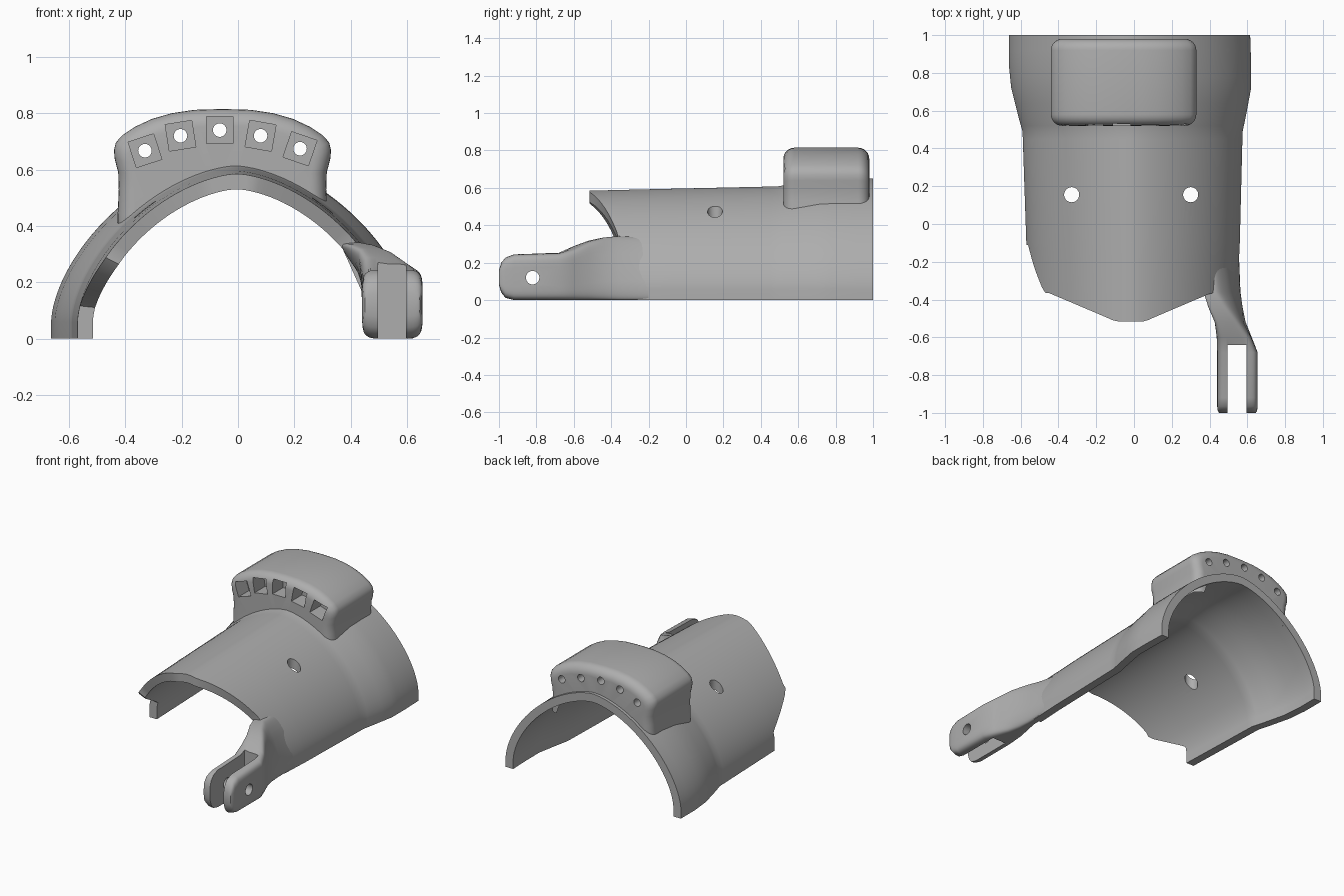
import bpy, bmesh, math
from mathutils import Matrix

if "Cube" in bpy.data.objects:
    bpy.data.objects.remove(bpy.data.objects["Cube"])

GREY = (0.42, 0.42, 0.42, 1)
grey = bpy.data.materials.new("plain grey")
grey.use_nodes = True
grey.diffuse_color = GREY
grey.node_tree.nodes["Principled BSDF"].inputs["Base Color"].default_value = GREY


def finish(name, bm):
    bmesh.ops.recalc_face_normals(bm, faces=bm.faces)
    mesh = bpy.data.meshes.new(name)
    bm.to_mesh(mesh)
    bm.free()
    mesh.materials.append(grey)
    obj = bpy.data.objects.new(name, mesh)
    bpy.context.collection.objects.link(obj)
    return obj


def loft(name, rings):
    """Skin closed rings; ends are capped with strips between opposite points."""
    bm = bmesh.new()
    rows = [[bm.verts.new(p) for p in ring] for ring in rings]
    n = len(rows[0])
    for a, b in zip(rows, rows[1:]):
        for i in range(n):
            k = (i + 1) % n
            bm.faces.new((a[i], a[k], b[k], b[i]))
    for row in (rows[0], rows[-1]):
        for i in range(n // 2 - 1):
            bm.faces.new((row[i], row[i + 1], row[n - 2 - i], row[n - 1 - i]))
    return finish(name, bm)


def box(bm, centre, size, tilt=0):
    m = (Matrix.Translation(centre) @ Matrix.Rotation(tilt, 4, "Y")
         @ Matrix.Diagonal((*size, 1)))
    bmesh.ops.create_cube(bm, size=1, matrix=m)


def rod(bm, centre, radius, length, axis):
    turn = {"X": Matrix.Rotation(math.pi / 2, 4, "Y"),
            "Y": Matrix.Rotation(math.pi / 2, 4, "X"),
            "Z": Matrix.Identity(4)}[axis]
    bmesh.ops.create_cone(bm, cap_ends=True, segments=28, radius1=radius,
                          radius2=radius, depth=length,
                          matrix=Matrix.Translation(centre) @ turn)


def cut(obj, bm):
    cutter = finish("cutter", bm)
    cutter.hide_render = True
    mod = obj.modifiers.new("cut", "BOOLEAN")
    mod.operation, mod.solver, mod.object = "DIFFERENCE", "EXACT", cutter
    bpy.context.view_layer.objects.active = obj
    bpy.ops.object.modifier_apply(modifier=mod.name)
    bpy.data.objects.remove(cutter)


def smooth(obj, degrees):
    bpy.ops.object.select_all(action="DESELECT")
    obj.select_set(True)
    bpy.context.view_layer.objects.active = obj
    bpy.ops.object.shade_smooth_by_angle(angle=math.radians(degrees))


def lerp(a, b, t):
    return a + (b - a) * t


# Arched shell: (y, left edge, right edge, top) along its length
STATIONS = [(-0.52, -0.55, 0.54, 0.585), (-0.1, -0.57, 0.56, 0.595),
            (0.49, -0.59, 0.575, 0.608), (0.56, -0.61, 0.59, 0.62),
            (0.72, -0.65, 0.62, 0.643), (0.85, -0.663, 0.62, 0.65),
            (1.0, -0.663, 0.615, 0.65)]
POWER, FOOT, WALL, SEG = 1.65, 0.06, 0.055, 60


def station(y):
    for a, b in zip(STATIONS, STATIONS[1:]):
        if y <= b[0]:
            break
    t = (y - a[0]) / (b[0] - a[0])
    lo, hi, top = (lerp(a[i], b[i], t) for i in (1, 2, 3))
    return (lo + hi) / 2, (hi - lo) / 2, top


def arch_point(j, y, inset):
    cx, w, top = station(y)
    w, top = w - inset, top - inset
    if j < 0 or j > SEG:
        return cx + (-w if j < 0 else w), y, 0
    a = math.pi * (1 - j / SEG)
    c, s = math.cos(a), max(math.sin(a), 0)
    x = cx + w * math.copysign(abs(c) ** (2 / POWER), c)
    return x, y, FOOT + (top - FOOT) * s ** (2 / POWER)


def front_edge(j):
    x, _, z = arch_point(j, -0.4, 0)
    y = -0.515 + 0.15 * min(max((abs(x + 0.02) - 0.08) / 0.35, 0), 1)
    if x < 0 and z < 0.28:
        y = lerp(-0.11, -0.365, min(max((z - 0.12) / 0.16, 0), 1))
    elif x > 0 and z < 0.3:
        y = -0.3
    return y


def shell_ring(where):
    js = range(-1, SEG + 2)
    outer = [arch_point(j, where(j), 0) for j in js]
    inner = [arch_point(j, where(j), WALL) for j in js]
    return outer + inner[::-1]


rings = [shell_ring(lambda j, t=t: lerp(front_edge(j), -0.1, t / 5)) for t in range(6)]
rings += [shell_ring(lambda j, y=y: y)
          for y in (0.2, 0.45, 0.49, 0.52, 0.56, 0.64, 0.72, 0.78, 0.85, 0.92, 1)]
shell = loft("arched_shell", rings)
holes = bmesh.new()
for x in (-0.33, 0.3):
    rod(holes, (x, 0.155, 0.45), 0.04, 0.5, "Z")
cut(shell, holes)
smooth(shell, 35)

# Rounded housing across the back of the shell
HX, HALF, MID, ROUND = -0.055, 0.385, 0.58, 0.06
SIDE = [(0.372, 0.44), (0.368, 0.53), (0.37, 0.59), (0.383, 0.64), (0.385, 0.67),
        (0.378, 0.697), (0.355, 0.722), (0.31, 0.752), (0.25, 0.78), (0.18, 0.8),
        (0.1, 0.812), (0, 0.815)]


def housing_ring(y, inset):
    sx = 1 - inset / HALF
    sz = 1 - inset / 0.235
    half = [(d * sx, MID + (z - MID) * (sz if z > MID else 1)) for d, z in SIDE]
    top = [(HX - d, y, z) for d, z in half] + [(HX + d, y, z) for d, z in half[-2::-1]]
    n = len(top)
    under = []
    for i in range(n):
        x = lerp(top[0][0], top[-1][0], i / (n - 1))
        d = abs(x + 0.02) / 0.58
        z = FOOT + 0.545 * (1 - d ** POWER) ** (1 / POWER)
        under.append((x, y, z))
    return top + under[::-1]


bend = [math.pi / 2 * i / 6 for i in range(7)]
rings = [housing_ring(0.52 + ROUND * (1 - math.sin(a)), ROUND * (1 - math.cos(a)))
         for a in bend[::-1]]
rings += [housing_ring(0.98 - ROUND * (1 - math.sin(a)), ROUND * (1 - math.cos(a)))
          for a in bend]
housing = loft("launcher_housing", rings)

# Five square pockets with bores running through to the back
sockets = [(-0.33, 0.667, -18), (-0.204, 0.72, -9), (-0.065, 0.74, 0),
           (0.08, 0.72, 10), (0.22, 0.674, 19)]
pockets, bores = bmesh.new(), bmesh.new()
for x, z, tilt in sockets:
    box(pockets, (x, 0.54, z), (0.095, 0.18, 0.095), math.radians(tilt))
    rod(bores, (x, 0.8, z), 0.024, 0.7, "Y")
cut(housing, pockets)
cut(housing, bores)
smooth(housing, 35)

# Side arm: (y, x of four corners, bottom, outer top, inner top, bow)
ARM = [(-0.2, 0.505, 0.56, 0.42, 0.36, 0, 0.34, 0.32, 0.035),
       (-0.36, 0.495, 0.562, 0.45, 0.35, 0, 0.345, 0.335, 0.038),
       (-0.44, 0.475, 0.57, 0.5, 0.375, 0, 0.335, 0.335, 0.03),
       (-0.52, 0.455, 0.59, 0.56, 0.415, 0, 0.31, 0.322, 0.012),
       (-0.6, 0.445, 0.625, 0.62, 0.435, 0, 0.27, 0.295, 0),
       (-0.68, 0.44, 0.655, 0.655, 0.44, 0, 0.25, 0.255, 0),
       (-0.92, 0.44, 0.655, 0.655, 0.44, 0, 0.245, 0.245, 0),
       (-0.965, 0.44, 0.655, 0.655, 0.44, 0.012, 0.228, 0.228, 0),
       (-0.988, 0.443, 0.652, 0.652, 0.443, 0.04, 0.2, 0.2, 0),
       (-1.0, 0.45, 0.645, 0.645, 0.45, 0.08, 0.16, 0.16, 0)]


def arm_ring(row, count=40):
    y, bi, bo, to, ti, low, zo, zi, bow = row
    ring = []
    for i in range(count):
        a = math.tau * (i + 0.5) / count
        c, s = math.cos(a), math.sin(a)
        u = (1 + math.copysign(abs(c) ** 0.35, c)) / 2
        v = (1 + math.copysign(abs(s) ** 0.35, s)) / 2
        x = lerp(lerp(bi, bo, u), lerp(ti, to, u), v) + bow * 4 * v * (1 - v)
        ring.append((x, y, lerp(low, lerp(zi, zo, u), v)))
    return ring


arm = loft("side_arm", [arm_ring(r) for r in ARM])
slot, pin = bmesh.new(), bmesh.new()
box(slot, (0.546, -0.87, 0.15), (0.1, 0.46, 0.6))
rod(pin, (0.55, -0.82, 0.12), 0.036, 0.5, "X")
cut(arm, slot)
cut(arm, pin)
smooth(arm, 40)
